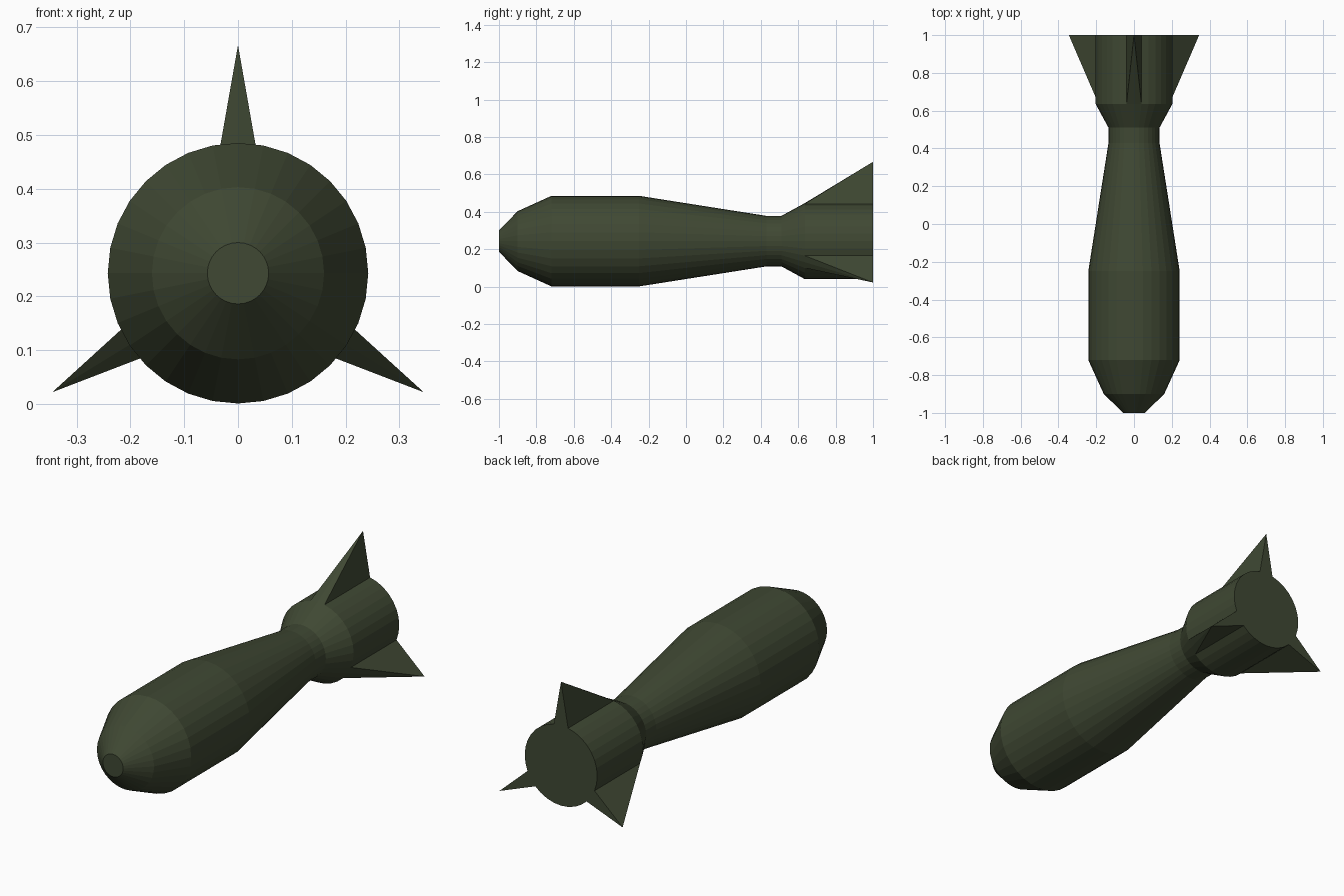
import bpy, bmesh
from math import sin, cos, pi

if "Cube" in bpy.data.objects:
    bpy.data.objects.remove(bpy.data.objects["Cube"])

SIDES = 32
CENTRE_Z = 0.243
# (y, radius) from nose to tail
PROFILE = [(-1.0, 0.057), (-0.9, 0.16), (-0.72, 0.242), (-0.25, 0.242),
           (0.43, 0.135), (0.51, 0.135), (0.635, 0.203), (1.0, 0.203)]
# Ring vertex index (clockwise from top) -> fin tip (x, z) on the tail ring
FIN_TIPS = {0: (0.0, 0.667), 11: (0.345, 0.022), 21: (-0.345, 0.022)}

bm = bmesh.new()

# Lathed body rings
rings = []
for y, r in PROFILE:
    rings.append([bm.verts.new((r * sin(2 * pi * i / SIDES), y,
                                CENTRE_Z + r * cos(2 * pi * i / SIDES)))
                  for i in range(SIDES)])

# Fins: pull single tail vertices out to the tips
for i, (x, z) in FIN_TIPS.items():
    rings[-1][i].co = (x, 1.0, z)

# Skin, with the fin sides split along the line from front corner to tip
for k in range(len(rings) - 1):
    a, b = rings[k], rings[k + 1]
    tail = k == len(rings) - 2
    for i in range(SIDES):
        j = (i + 1) % SIDES
        if tail and i in FIN_TIPS:
            bm.faces.new((a[i], a[j], b[i]))
            bm.faces.new((a[j], b[j], b[i]))
        elif tail and j in FIN_TIPS:
            bm.faces.new((a[i], a[j], b[j]))
            bm.faces.new((a[i], b[j], b[i]))
        else:
            bm.faces.new((a[i], a[j], b[j], b[i]))

# Nose cap and tail cap (tail as a fan, since its outline is star shaped)
bm.faces.new(rings[0])
hub = bm.verts.new((0, 1.0, CENTRE_Z))
for i in range(SIDES):
    bm.faces.new((hub, rings[-1][i], rings[-1][(i + 1) % SIDES]))
bmesh.ops.recalc_face_normals(bm, faces=bm.faces)

mesh = bpy.data.meshes.new("finned_bomb")
bm.to_mesh(mesh)
bm.free()
bomb = bpy.data.objects.new("finned_bomb", mesh)
bpy.context.collection.objects.link(bomb)

# Olive paint
olive = bpy.data.materials.new("olive_paint")
olive.diffuse_color = (0.05, 0.065, 0.033, 1)
olive.use_nodes = True
olive.node_tree.nodes["Principled BSDF"].inputs["Base Color"].default_value = olive.diffuse_color
mesh.materials.append(olive)
